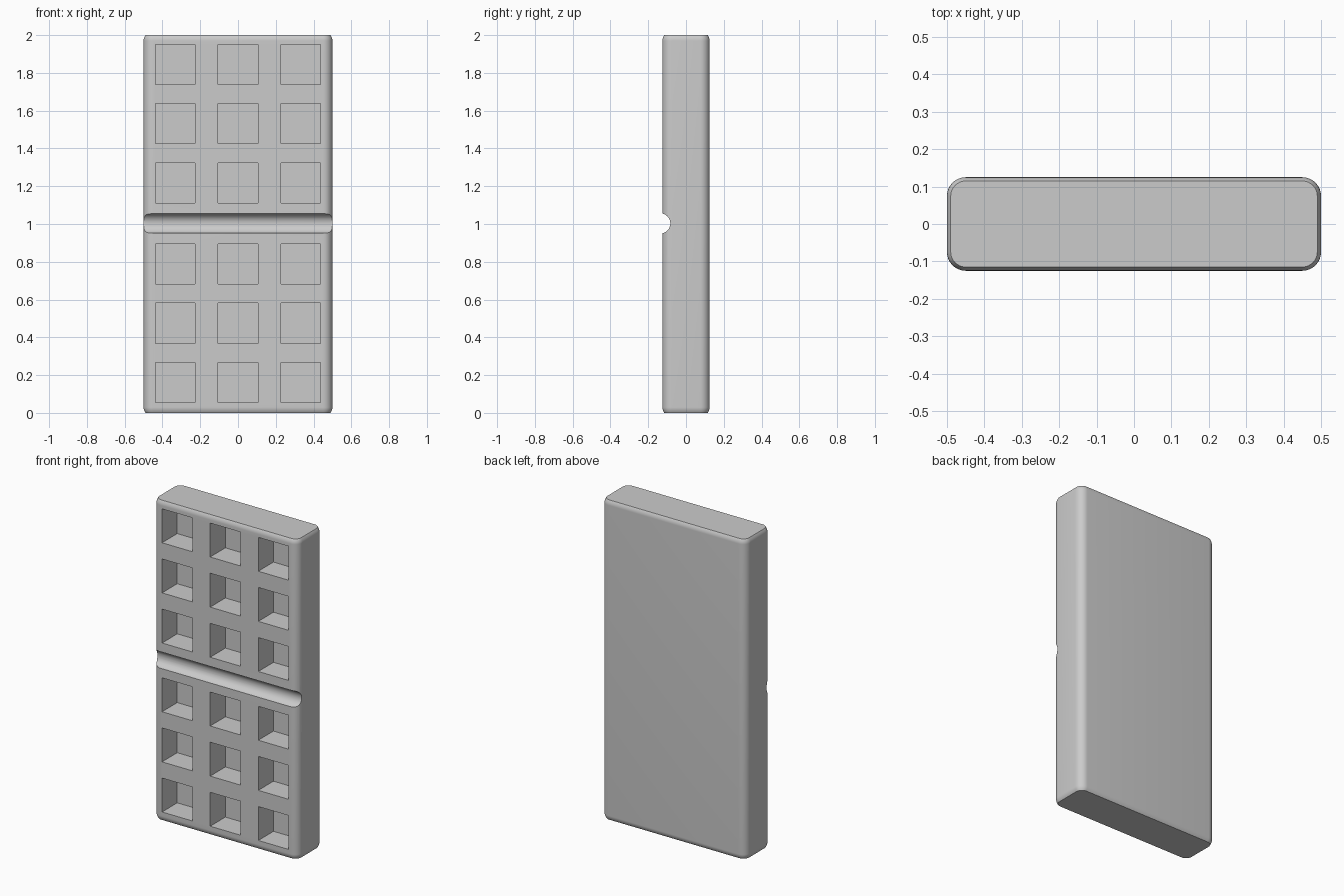
import bpy, bmesh, math
from mathutils import Matrix, Vector

W, D, H = 1.0, 0.25, 2.0
R = 0.05            # edge rounding radius
MID = 1.003         # height of the groove

cube = bpy.data.objects.get("Cube")
if cube:
    bpy.data.objects.remove(cube, do_unlink=True)

mat = bpy.data.materials.new("plain grey")
mat.use_nodes = True
grey = (0.6, 0.6, 0.6, 1)
mat.diffuse_color = grey
mat.node_tree.nodes["Principled BSDF"].inputs["Base Color"].default_value = grey


def make_object(name, bm):
    mesh = bpy.data.meshes.new(name)
    bmesh.ops.recalc_face_normals(bm, faces=bm.faces)
    bm.to_mesh(mesh)
    bm.free()
    mesh.materials.append(mat)
    obj = bpy.data.objects.new(name, mesh)
    bpy.context.collection.objects.link(obj)
    return obj


def add_box(bm, centre, size):
    m = Matrix.Translation(centre) @ Matrix.Diagonal((*size, 1))
    bmesh.ops.create_cube(bm, size=1, matrix=m)


def cut(target, cutter):
    cutter.hide_render = True
    cutter.hide_set(True)
    mod = target.modifiers.new(cutter.name, "BOOLEAN")
    mod.object = cutter
    mod.operation = "DIFFERENCE"
    mod.solver = "EXACT"


# Slab: rounded outline stacked in rings, the rim curving in to a crisp end face
def outline(inset):
    r = R - inset
    pts = []
    for k, (sx, sy) in enumerate([(1, 1), (-1, 1), (-1, -1), (1, -1)]):
        for i in range(9):
            a = math.radians(90 * (k + i / 8))
            pts.append((sx * (W / 2 - R) + r * math.cos(a),
                        sy * (D / 2 - R) + r * math.sin(a)))
    return pts


rim = [(0.01 * (i / 6) ** 2, 0.03 * i / 6) for i in range(7)]
levels = [(ins, 0.03 - h) for ins, h in reversed(rim)]
levels += [(ins, H - 0.03 + h) for ins, h in rim]
bm = bmesh.new()
rings = [[bm.verts.new((x, y, z)) for x, y in outline(ins)] for ins, z in levels]
for low, high in zip(rings, rings[1:]):
    for i in range(len(low)):
        j = (i + 1) % len(low)
        bm.faces.new((low[i], low[j], high[j], high[i]))
bm.faces.new(rings[0][::-1])
bm.faces.new(rings[-1])
slab = make_object("slab", bm)

# Square pockets: three columns, three rows on each side of the groove
bm = bmesh.new()
depth = 0.15
for col in (-1, 0, 1):
    for side in (-1, 1):
        for row in range(3):
            z = MID + side * (0.215 + 0.3135 * row)
            add_box(bm, (col * 0.333, -D / 2 + depth - 0.15, z), (0.21, 0.3, 0.212))
cut(slab, make_object("pocket_cutter", bm))

# Round groove across the front
bm = bmesh.new()
m = Matrix.Translation(Vector((0, -0.136, MID))) @ Matrix.Rotation(math.pi / 2, 4, "Y")
bmesh.ops.create_cone(bm, cap_ends=True, segments=48, radius1=0.053,
                      radius2=0.053, depth=1.4, matrix=m)
cut(slab, make_object("groove_cutter", bm))

# Apply the cuts and remove the cutters
bpy.context.view_layer.objects.active = slab
slab.select_set(True)
cutters = [mod.object for mod in slab.modifiers]
for name in [mod.name for mod in slab.modifiers]:
    bpy.ops.object.modifier_apply(modifier=name)
for obj in cutters:
    bpy.data.objects.remove(obj, do_unlink=True)
bpy.ops.object.shade_smooth_by_angle(angle=math.radians(30))
